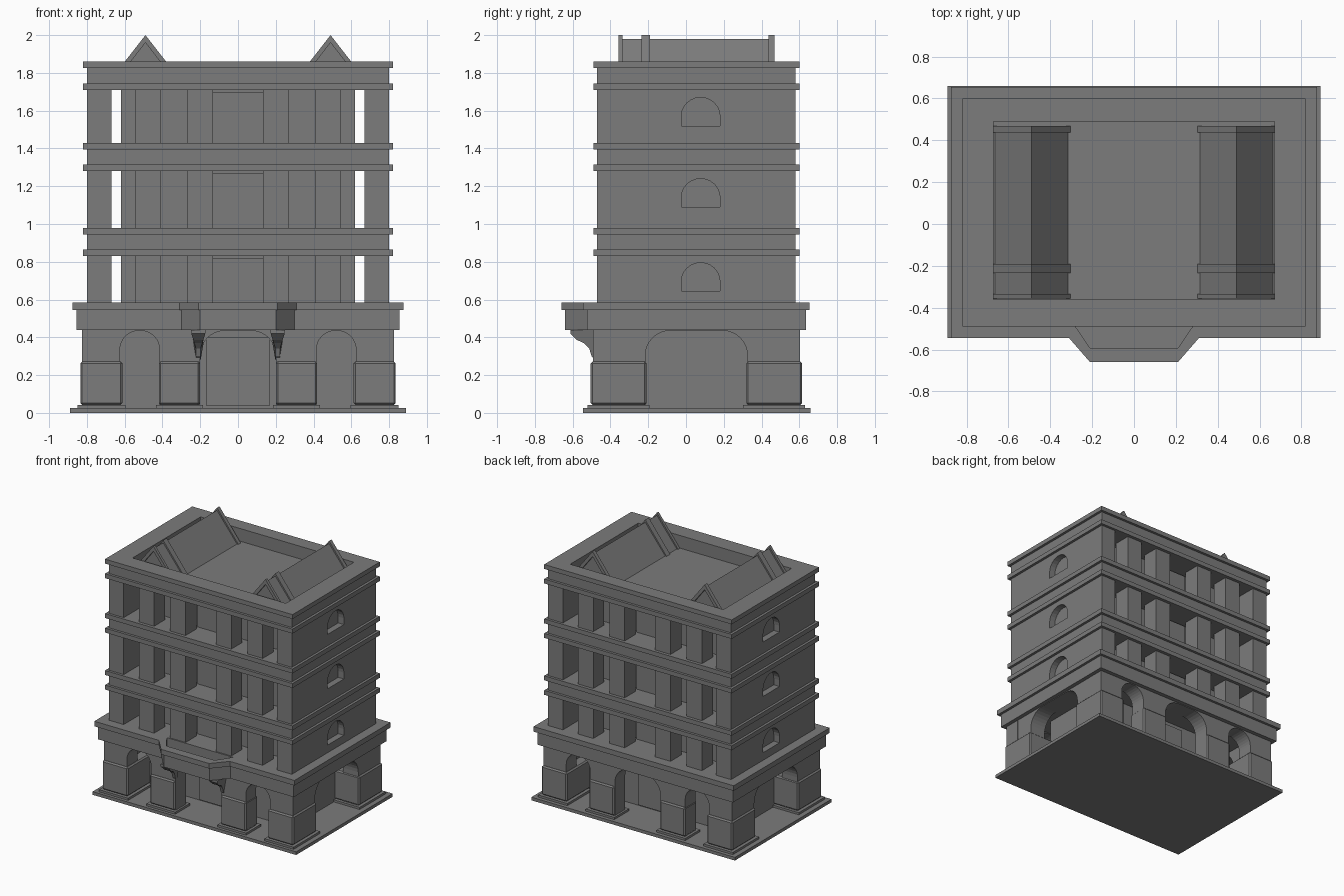
import bpy, bmesh
from math import sin, cos, pi

if "Cube" in bpy.data.objects:
    bpy.data.objects.remove(bpy.data.objects["Cube"])

CY = 0.055  # the building is symmetric front/back about this y

stone = bpy.data.materials.new("dark_stone")
stone.diffuse_color = (0.2, 0.2, 0.2, 1)
stone.use_nodes = True
stone.node_tree.nodes["Principled BSDF"].inputs["Base Color"].default_value = stone.diffuse_color


def obj(name, bm):
    bmesh.ops.recalc_face_normals(bm, faces=bm.faces[:])
    me = bpy.data.meshes.new(name)
    bm.to_mesh(me)
    bm.free()
    me.materials.append(stone)
    o = bpy.data.objects.new(name, me)
    bpy.context.collection.objects.link(o)
    return o


def prism(name, pts, axis, a, b):
    """Extrude a 2D outline along an axis from a to b."""
    def place(p, t):
        return {'x': (t, p[0], p[1]), 'y': (p[0], t, p[1]), 'z': (p[0], p[1], t)}[axis]
    bm = bmesh.new()
    lo = [bm.verts.new(place(p, a)) for p in pts]
    hi = [bm.verts.new(place(p, b)) for p in pts]
    n = len(pts)
    bm.faces.new(lo)
    bm.faces.new(hi)
    for i in range(n):
        bm.faces.new((lo[i], lo[(i + 1) % n], hi[(i + 1) % n], hi[i]))
    return obj(name, bm)


def box(name, x0, x1, y0, y1, z0, z1):
    return prism(name, [(x0, y0), (x1, y0), (x1, y1), (x0, y1)], 'z', z0, z1)


def slab(name, hx, hy, z0, z1):
    return box(name, -hx, hx, CY - hy, CY + hy, z0, z1)


def frame(name, hx, hy, ix, y0, y1, z0, z1):
    """Rectangular ring around the roof terrace."""
    box(name + "_front", -hx, hx, CY - hy, y0, z0, z1)
    box(name + "_back", -hx, hx, y1, CY + hy, z0, z1)
    box(name + "_left", -hx, -ix, y0, y1, z0, z1)
    box(name + "_right", ix, hx, y0, y1, z0, z1)


def arch(c, h, r, top, z0, n=8):
    """Opening outline, left foot to right foot, with rounded top corners."""
    p = [(c - h, z0)]
    p += [(c - h + r - r * cos(i * pi / 2 / n), top - r + r * sin(i * pi / 2 / n)) for i in range(n + 1)]
    return p + [(2 * c - x, z) for x, z in reversed(p)]


def arcade(name, half, c, arches, axis, a, b, z0=0.025, z1=0.44):
    pts = [(c - half, z1), (c - half, z0)]
    for args in arches:
        pts += arch(*args, z0)
    pts += [(c + half, z0), (c + half, z1)]
    prism(name, pts, axis, a, b)


def cut(target, cutter):
    cutter.hide_render = True
    cutter.hide_viewport = True
    m = target.modifiers.new("cut", 'BOOLEAN')
    m.operation = 'DIFFERENCE'
    m.solver = 'EXACT'
    m.object = cutter


# --- ground floor ---
box("plinth", -0.89, 0.89, -0.545, 0.66, 0, 0.025)
front_arches = [(-0.52, 0.105, 0.1, 0.435), (0, 0.2, 0.13, 0.435), (0.52, 0.105, 0.1, 0.435)]
for s, n in ((-1, "front"), (1, "back")):
    ys = sorted((CY + s * 0.548, CY + s * 0.42))
    arcade(n + "_arcade", 0.825, 0, front_arches, 'y', *ys)
for s, n in ((-1, "left"), (1, "right")):
    xs = sorted((s * 0.824, s * 0.69))
    arcade(n + "_arcade", 0.42, CY, [(CY, 0.27, 0.13, 0.435)], 'x', *xs)
slab("ground_core", 0.625, 0.278, 0.025, 0.44)
for s in (-1, 1):
    box("entrance_panel", -0.17, 0.17, *sorted((CY + s * 0.27, CY + s * 0.30)), 0.04, 0.4)


# pier bases: step and chamfered block
def pier(x0, x1, y0, y1):
    for n, g, z0, z1 in (("pier_step", 0.024, 0.025, 0.042), ("pier_block", 0.008, 0.042, 0.272)):
        o = box(n, x0 - g, x1 + g, y0 - g, y1 + g, z0, z1)
        if n == "pier_block":
            m = o.modifiers.new("chamfer", 'BEVEL')
            m.width = 0.01
            m.segments = 1


for sx in (-1, 1):
    for sy in (-1, 1):
        pier(*sorted((sx * 0.62, sx * 0.827)), *sorted((CY + sy * 0.272, CY + sy * 0.552)))
        pier(*sorted((sx * 0.209, sx * 0.411)), *sorted((CY + sy * 0.415, CY + sy * 0.552)))

# --- cornice with front balcony ---
for n, g, z0, z1 in (("cornice_lower", 0.02, 0.44, 0.545), ("cornice_upper", 0.0, 0.545, 0.585)):
    hx, yf, yb = 0.875 - g, -0.545 + g, 0.655 - g
    c = prism(n, [(-hx, yb), (-hx, yf), (-0.31 + g * 0.5, yf), (-0.21 + g * 0.5, -0.66 + g),
                  (0.21 - g * 0.5, -0.66 + g), (0.31 - g * 0.5, yf), (hx, yf), (hx, yb)], 'z', z0, z1)
    cut(c, prism("balcony_cutter", [(-0.29, -0.475), (-0.21, -0.592), (0.21, -0.592), (0.29, -0.475)],
                 'z', 0.49, 0.7))

# curved brackets under the balcony, narrowing downwards
for s in (-1, 1):
    pts = [(-0.48, 0.44), (-0.612, 0.44), (-0.612, 0.42)]
    pts += [(-0.61 + 0.11 * sin(t), 0.30 + 0.09 * cos(t)) for t in (0.3, 0.7, 1.1, pi / 2)]
    pts += [(-0.48, 0.28)]
    o = prism("balcony_bracket", pts, 'x', *sorted((s * 0.17, s * 0.25)))
    for v in o.data.vertices:
        k = min(1, max(0.3, (v.co.z - 0.30) / 0.13))
        v.co.x = s * 0.21 + (v.co.x - s * 0.21) * k

# --- upper storeys ---
HX, HY = 0.80, 0.525
floors = [(0.585, 0.83, 0.645), (0.98, 1.28, 1.09), (1.43, 1.71, 1.52)]
for z0, z1, zw in floors:
    slab("core", 0.62, 0.335, z0, z1)
    for s in (-1, 1):
        # side wall with lunette recess
        w = box("side_wall", *sorted((s * 0.67, s * HX)), CY - HY, CY + HY, z0, z1)
        pts = [(-0.025, zw), (0.18, zw)]
        pts += [(0.0775 + 0.1025 * cos(i * pi / 12), zw + 0.05 + 0.1 * sin(i * pi / 12)) for i in range(13)]
        cut(w, prism("lunette_cutter", pts, 'x', *sorted((s * 0.75, s * 0.9))))
        # door and square columns, front and back
        box("loggia_door", -0.15, 0.15, *sorted((CY + s * 0.33, CY + s * 0.35)), z0, z1 - 0.01)
        for x in (-0.475, -0.2, 0.2, 0.475):
            box("column", x - 0.067, x + 0.067, *sorted((CY + s * 0.385, CY + s * 0.52)), z0, z1)

# bands between storeys
for z in (0.83, 1.28):
    slab("band_lower_moulding", 0.82, 0.545, z, z + 0.035)
    slab("band", HX, HY, z + 0.035, z + 0.115)
    slab("band_upper_moulding", 0.82, 0.545, z + 0.115, z + 0.15)

# --- roof terrace and parapet ---
slab("roof_moulding", 0.82, 0.545, 1.71, 1.745)
box("terrace_floor", -0.67, 0.67, -0.36, 0.49, 1.745, 1.76)
frame("parapet", HX, HY, 0.67, -0.36, 0.49, 1.745, 1.825)
frame("parapet_cap", 0.82, 0.545, 0.67, -0.36, 0.49, 1.825, 1.86)

# gabled rooflets with raised end and middle ribs
for c in (-0.49, 0.49):
    prism("gable_roof", [(c - 0.175, 1.76), (c + 0.175, 1.76), (c, 1.98)], 'y', -0.342, 0.45)
    for y0, y1 in ((-0.357, -0.335), (-0.235, -0.19), (0.437, 0.468)):
        prism("gable_rib", [(c - 0.187, 1.76), (c, 2.0), (c + 0.187, 1.76),
                            (c + 0.155, 1.76), (c, 1.96), (c - 0.155, 1.76)], 'y', y0, y1)
